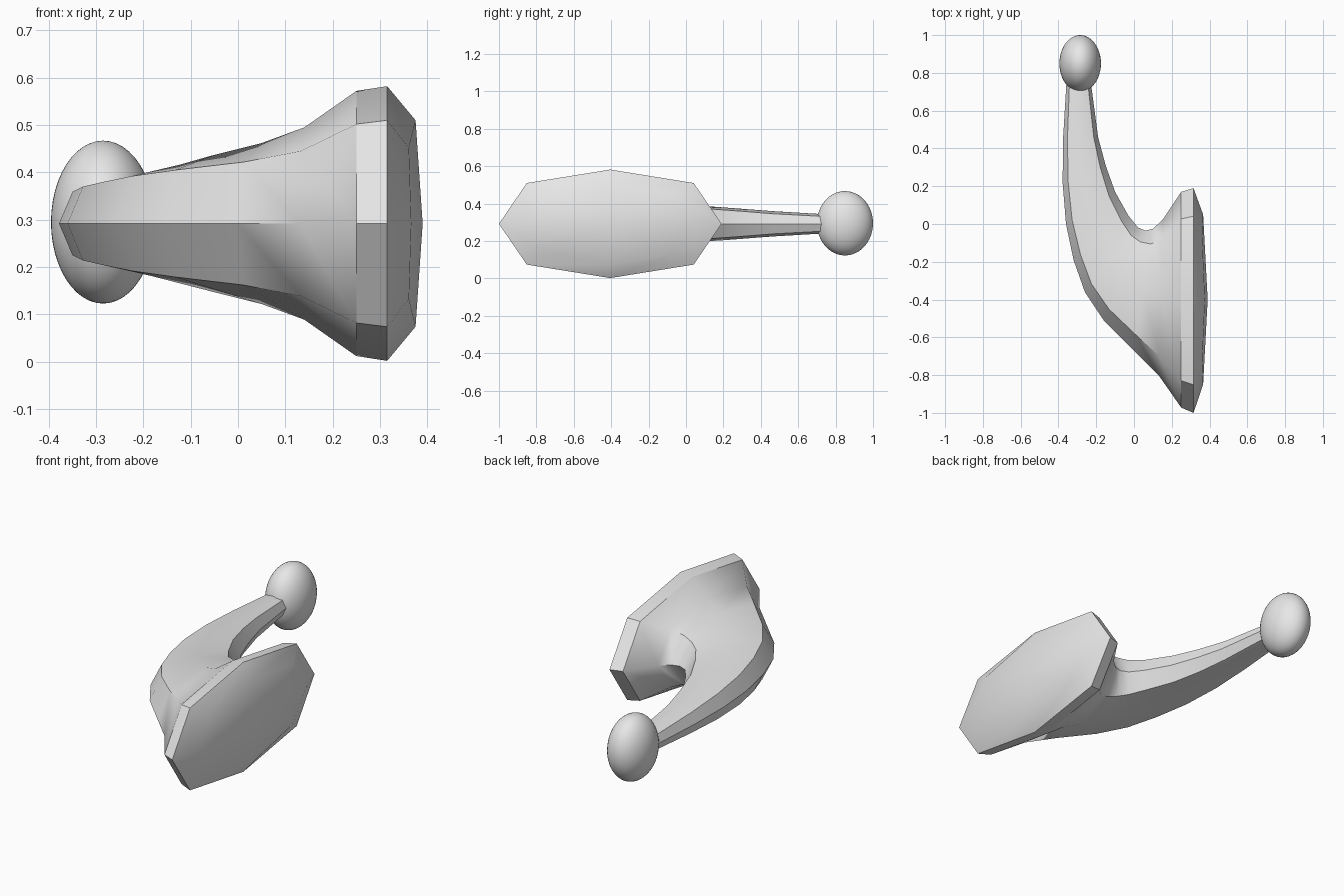
import bpy, bmesh, math
from mathutils import Vector

cube = bpy.data.objects.get("Cube")
if cube:
    bpy.data.objects.remove(cube, do_unlink=True)

MID_Z = 0.292

# Plain grey material
grey = bpy.data.materials.new("light grey")
grey.use_nodes = True
colour = (0.8, 0.8, 0.8, 1)
grey.diffuse_color = colour
grey.node_tree.nodes["Principled BSDF"].inputs["Base Color"].default_value = colour

# Hook sections: outer x, y, inner x, y, height at middle, height at corners
SECTIONS = [
    (.315, -1, .315, .19, .29, .218),
    (.25, -.972, .25, .17, .28, .21),
    (.13, -.80, .15, .02, .203, .153),
    (0, -.67, .10, -.025, .17, .13),
    (-.16, -.51, .06, -.035, .145, .113),
    (-.26, -.36, .02, -.018, .125, .1),
    (-.32, -.19, -.03, .045, .11, .088),
    (-.36, 0, -.10, .17, .096, .078),
    (-.378, .22, -.15, .31, .083, .067),
    (-.375, .46, -.19, .46, .068, .054),
    (-.357, .76, -.23, .76, .05, .038),
]


def section_points(ox, oy, ix, iy, mid, corner, inset=.125):
    """Eight-sided section between an outer and an inner ridge."""
    a, b = Vector((ox, oy, MID_Z)), Vector((ix, iy, MID_Z))
    shape = [(0, 0), (inset, corner), (.5, mid), (1 - inset, corner),
             (1, 0), (1 - inset, -corner), (.5, -mid), (inset, -corner)]
    return [a.lerp(b, t) + Vector((0, 0, h)) for t, h in shape]


# Hook body with domed mounting face
bm = bmesh.new()
dome = section_points(.366, -.85, .366, .05, .218, .16)
for i, p in enumerate(dome):
    p.x = .375 if i in (2, 6) else .366 if i in (0, 4) else .361
rings = [dome] + [section_points(*s) for s in SECTIONS]
rings = [[bm.verts.new(p) for p in ring] for ring in rings]
for r, s in zip(rings, rings[1:]):
    for i in range(8):
        j = (i + 1) % 8
        bm.faces.new((r[i], r[j], s[j], s[i]))
centre = bm.verts.new((.39, -.4, MID_Z))
for i in range(8):
    bm.faces.new((centre, rings[0][(i + 1) % 8], rings[0][i]))
bm.faces.new(rings[-1])
bmesh.ops.recalc_face_normals(bm, faces=bm.faces)
# Crisp edge between the straight base band and the flare
for i in range(8):
    bm.edges.get((rings[2][i], rings[2][(i + 1) % 8])).smooth = False
mesh = bpy.data.meshes.new("hook_body")
bm.to_mesh(mesh)
bm.free()
hook = bpy.data.objects.new("hook_body", mesh)
bpy.context.collection.objects.link(hook)

# Rounded knob at the tip
bpy.ops.mesh.primitive_uv_sphere_add(segments=48, ring_count=24, radius=1,
                                     location=(-.285, .85, .295))
knob = bpy.context.object
knob.name = "tip_knob"
knob.scale = (.11, .15, .172)

for obj in (hook, knob):
    obj.data.materials.append(grey)
    bpy.ops.object.select_all(action="DESELECT")
    obj.select_set(True)
    bpy.context.view_layer.objects.active = obj
    bpy.ops.object.shade_smooth_by_angle(angle=math.radians(44))
